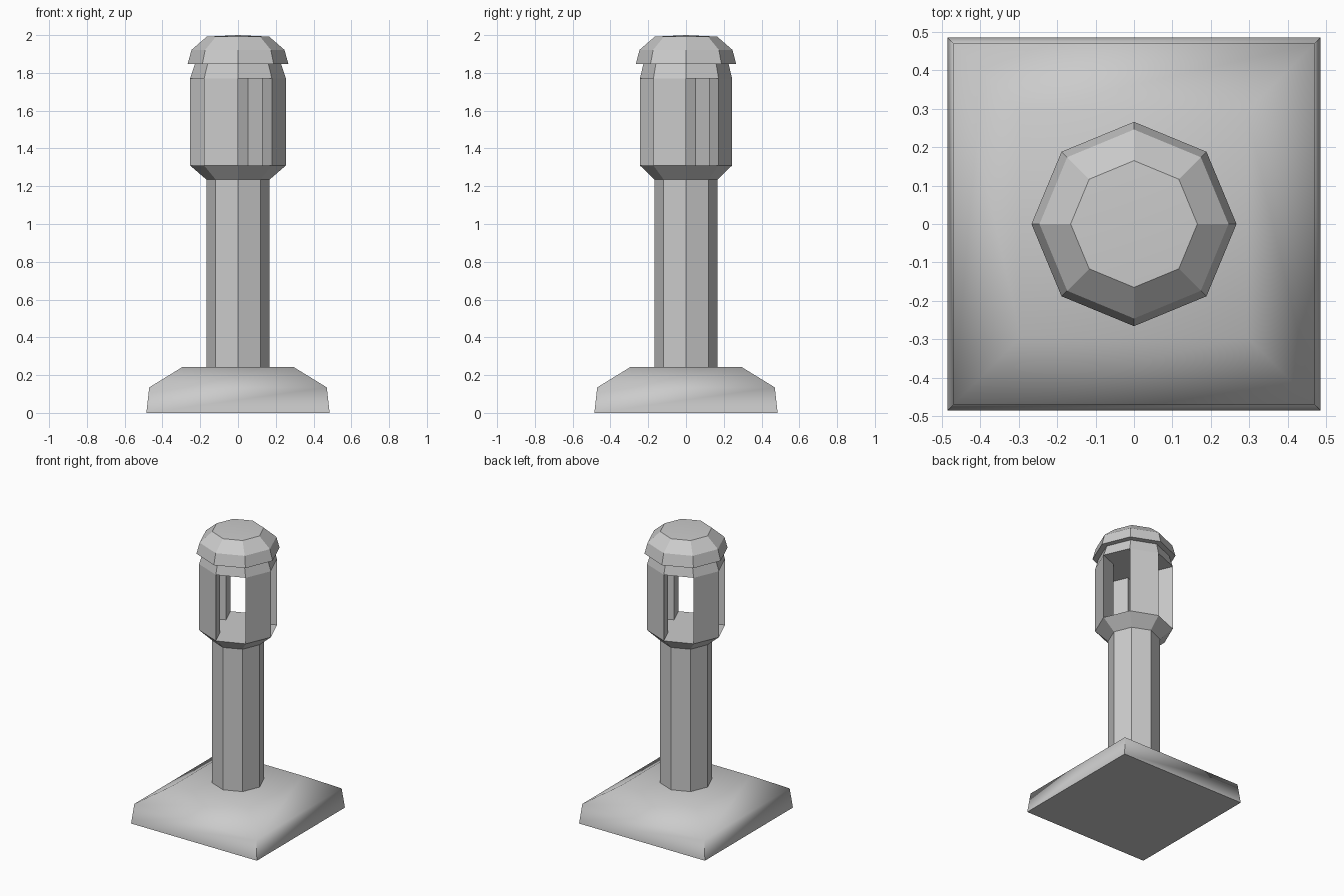
import bpy, bmesh
from math import cos, sin, radians, pi

if "Cube" in bpy.data.objects:
    bpy.data.objects.remove(bpy.data.objects["Cube"])


def finish(name, bm, smooth=None):
    bmesh.ops.remove_doubles(bm, verts=bm.verts, dist=1e-5)
    bmesh.ops.recalc_face_normals(bm, faces=bm.faces)
    mesh = bpy.data.meshes.new(name)
    bm.to_mesh(mesh)
    bm.free()
    ob = bpy.data.objects.new(name, mesh)
    bpy.context.collection.objects.link(ob)
    if smooth:
        bpy.ops.object.select_all(action='DESELECT')
        ob.select_set(True)
        bpy.context.view_layer.objects.active = ob
        bpy.ops.object.shade_smooth_by_angle(angle=radians(smooth))
    return ob


def loft(name, rings, sides, turn=0.0, smooth=None):
    """Closed n-sided solid from (x radius, y radius, z) rings."""
    bm = bmesh.new()
    loops = [[bm.verts.new((rx * cos(turn + 2 * pi * i / sides),
                            ry * sin(turn + 2 * pi * i / sides), z))
              for i in range(sides)] for rx, ry, z in rings]
    for low, high in zip(loops, loops[1:]):
        for i in range(sides):
            j = (i + 1) % sides
            bm.faces.new((low[i], low[j], high[j], high[i]))
    bm.faces.new(loops[0][::-1])
    if rings[-1][0] > 0:
        bm.faces.new(loops[-1])
    return finish(name, bm, smooth)


RX, RY = 0.254, 0.244          # lantern body radii
FLOOR, CEILING = 1.31, 1.77    # window opening

# Square plinth with sloped top, softened across the shoulder
R2 = 2 ** 0.5
loft("base", [(h * R2, h * R2, z) for h, z in
              ((0.485, 0), (0.47, 0.135), (0.294, 0.243))],
     4, pi / 4, smooth=60)

# Octagonal column
loft("column", [(0.167, 0.167, 0.243), (0.167, 0.167, 1.235)], 8)

# Flared lantern floor
loft("lantern_floor", [(0.167, 0.167, 1.235), (RX, RY, FLOOR)], 8)

# Four triangular posts left between two crossing window openings
inner = sin(pi / 8) * R2
for k in range(4):
    a = radians(45 + 90 * k)
    plan = [(RX * cos(a), RY * sin(a)),
            (RX * cos(a + pi / 4), RY * sin(a + pi / 4)),
            (RX * inner * cos(a + pi / 8), RY * inner * sin(a + pi / 8))]
    bm = bmesh.new()
    face = bm.faces.new([bm.verts.new((x, y, FLOOR)) for x, y in plan])
    top = bmesh.ops.extrude_face_region(bm, geom=[face])["geom"]
    bmesh.ops.translate(bm, vec=(0, 0, CEILING - FLOOR),
                        verts=[v for v in top if isinstance(v, bmesh.types.BMVert)])
    finish(f"lantern_post_{k + 1}", bm)

# Tapered neck, overhanging rim and smooth shallow dome
loft("lantern_roof", [(RX, RY, CEILING), (0.228, 0.226, 1.846),
                      (0.267, 0.266, 1.846), (0.246, 0.246, 1.922),
                      (0.165, 0.165, 1.992), (0, 0, 2.0)], 8, smooth=30)
